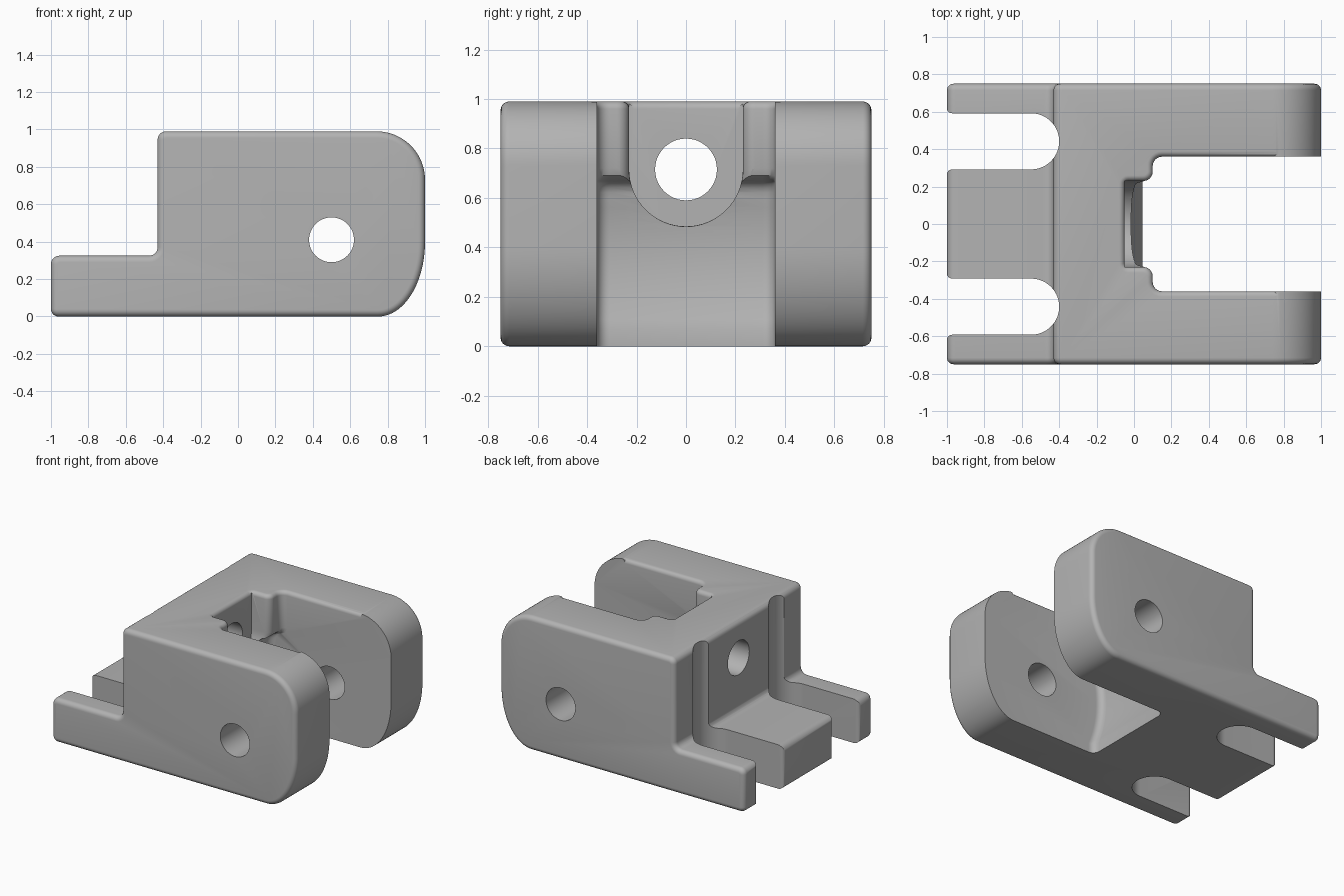
import bpy, bmesh
from math import sin, cos, radians, pi, hypot

if "Cube" in bpy.data.objects:
    bpy.data.objects.remove(bpy.data.objects["Cube"])


def arc(cx, cy, rx, ry, a0, a1, n=10):
    angles = [radians(a0 + (a1 - a0) * i / n) for i in range(n + 1)]
    return [(cx + rx * cos(a), cy + ry * sin(a)) for a in angles]


def offset(pts, d):
    """Move a counter-clockwise outline outwards by d, with mitred corners."""
    out = []
    for i, (x, y) in enumerate(pts):
        px, py = pts[i - 1]
        qx, qy = pts[(i + 1) % len(pts)]
        l1, l2 = hypot(x - px, y - py), hypot(qx - x, qy - y)
        ax, ay = (y - py) / l1, (px - x) / l1
        bx, by = (qy - y) / l2, (x - qx) / l2
        k = d / (1 + ax * bx + ay * by)
        out.append((x + (ax + bx) * k, y + (ay + by) * k))
    return out


def loft(name, rings):
    """Skin a stack of equal rings into a closed solid."""
    bm = bmesh.new()
    rows = [[bm.verts.new(p) for p in ring] for ring in rings]
    n = len(rows[0])
    for a, b in zip(rows, rows[1:]):
        for i in range(n):
            j = (i + 1) % n
            bm.faces.new((a[i], a[j], b[j], b[i]))
    bm.faces.new(rows[0])
    bm.faces.new(rows[-1])
    bmesh.ops.recalc_face_normals(bm, faces=bm.faces)
    mesh = bpy.data.meshes.new(name)
    bm.to_mesh(mesh)
    bm.free()
    ob = bpy.data.objects.new(name, mesh)
    bpy.context.collection.objects.link(ob)
    return ob


def along_y(pts, y):
    return [(x, y, z) for x, z in pts]


def along_z(pts, z):
    return [(x, y, z) for x, y in pts]


def along_x(pts, x):
    return [(x, y, z) for y, z in pts]


# Body: side outline swept across the width with rounded outer edges
outline = (arc(-.96, .04, .04, .04, 180, 270, 6)
           + arc(.75, .4, .25, .4, 270, 360, 20)
           + arc(.74, .73, .26, .26, 0, 90, 20)
           + arc(-.385, .945, .045, .045, 90, 180, 6)
           + arc(-.475, .37, .045, .045, 0, -90, 6)
           + arc(-.955, .28, .045, .045, 90, 180, 6))
W, R = .75, .035
steps = [i * pi / 12 for i in range(7)]
layers = [(-W + R - R * sin(t), R * cos(t) - R) for t in reversed(steps)]
layers += [(-y, d) for y, d in reversed(layers)]
body = loft("clevis_bracket", [along_y(offset(outline, d), y) for y, d in layers])

cutters = []

# Gap between the arms: curved rear wall with filleted corners
wall = [(.045, -.1)]
for i in range(15):
    z = .07 + .53 * i / 14
    wall.append((-.02 + .6 * (z - .4) ** 2, z))
wall += arc(.06, .6, .056, .07, 180, 90, 5)[1:]
wall += [(.09, .69), (.1, .72), (.1, 1.2), (1.2, 1.2), (1.2, -.1)]
F = .05
fillet = [(.36 - F + F * sin(t), F - F * cos(t)) for t in steps]
sides = [(-y, d) for y, d in reversed(fillet)] + fillet
cutters.append(loft("arm_gap", [along_y([(x + d, z) for x, z in wall], y)
                                for y, d in sides]))

# Spotface pocket, open at the top, with a flared mouth
rings = []
flare = [(0, -.05)] + [(F - F * cos(t), .05 + F * sin(t)) for t in steps] + [(F, .4)]
for i, (grow, x) in enumerate(flare):
    r = .23 + grow
    path = [(r, 1.2)] + arc(0, .715, r, r, 0, -180, 32) + [(-r, 1.2)]
    inner = 0 < i < len(flare) - 1
    rings.append([(x - (.075 * max(0, (.715 - z) / r) if inner else 0), y, z)
                  for y, z in path])
cutters.append(loft("spotface", rings))

# Rounded lip along the top edge of the gap and pocket
half = ([(.75, .36)] + arc(.15, .31, .05, .05, 90, 180, 6)
        + arc(.05, .28, .05, .05, 0, -90, 6) + arc(-.03, .21, .02, .02, 90, 180, 4))
plan = half + [(x, -y) for x, y in reversed(half)]
lip = [(.94, -.004)] + [(.96 + .03 * sin(t), .03 - .03 * cos(t)) for t in steps[:-1]]
lip += [(.99, .03), (1.1, .03)]
cutters.append(loft("gap_lip", [along_z(offset(plan, d), z) for z, d in lip]))

# Bolt hole from the back, and pivot hole across both arms
circle = arc(0, .715, .125, .125, 0, 360, 48)[:-1]
cutters.append(loft("bolt_hole", [along_x(circle, x) for x in (-.6, .2)]))
circle = arc(.5, .41, .12, .12, 0, 360, 48)[:-1]
cutters.append(loft("pivot_hole", [along_y(circle, y) for y in (-1, 1)]))

# Two round-ended slots between the rear tabs
for side in (-1, 1):
    slot = arc(-.55, 0, .15, .15, -90, 90, 28)
    slot += arc(-.972, .18, .03, .03, -90, -180, 4) + [(-1.1, .18), (-1.1, -.18)]
    slot += arc(-.972, -.18, .03, .03, 180, 90, 4)
    slot = [(x, y + side * .442) for x, y in slot]
    cutters.append(loft("tab_slot", [along_z(slot, z) for z in (-.1, 1.2)]))

# Apply every cut
bpy.ops.object.select_all(action='DESELECT')
bpy.context.view_layer.objects.active = body
body.select_set(True)
for cutter in cutters:
    cutter.hide_render = True
    mod = body.modifiers.new(cutter.name, 'BOOLEAN')
    mod.operation = 'DIFFERENCE'
    mod.solver = 'EXACT'
    mod.object = cutter
    bpy.ops.object.modifier_apply(modifier=mod.name)
    bpy.data.objects.remove(cutter)

# Plain grey finish
grey = bpy.data.materials.new("plain_grey")
grey.use_nodes = True
colour = (.45, .45, .45, 1)
grey.diffuse_color = colour
grey.node_tree.nodes["Principled BSDF"].inputs["Base Color"].default_value = colour
body.data.materials.clear()
body.data.materials.append(grey)
for face in body.data.polygons:
    face.material_index = 0
bpy.ops.object.shade_smooth_by_angle(angle=radians(35))
